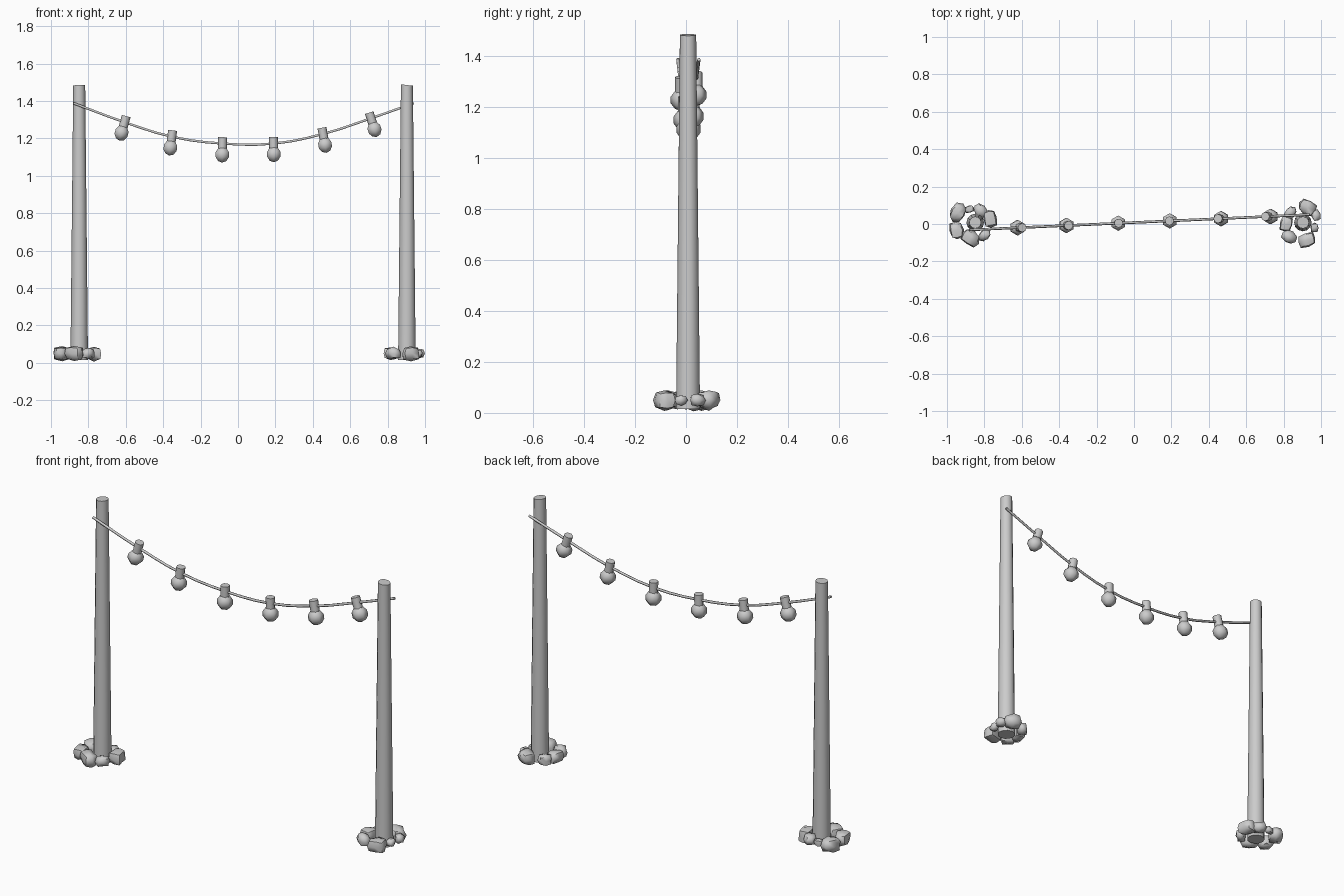
import bpy, bmesh, math, random
from mathutils import Vector, Matrix

random.seed(4)
if "Cube" in bpy.data.objects:
    bpy.data.objects.remove(bpy.data.objects["Cube"])

# Single plain grey
grey = bpy.data.materials.new("plain_grey")
grey.use_nodes = True
grey.diffuse_color = (0.6, 0.6, 0.6, 1)
grey.node_tree.nodes["Principled BSDF"].inputs["Base Color"].default_value = (0.6, 0.6, 0.6, 1)


def finish(bm, name, angle=40):
    mesh = bpy.data.meshes.new(name)
    bm.to_mesh(mesh)
    bm.free()
    mesh.materials.append(grey)
    obj = bpy.data.objects.new(name, mesh)
    bpy.context.collection.objects.link(obj)
    bpy.ops.object.select_all(action="DESELECT")
    obj.select_set(True)
    bpy.context.view_layer.objects.active = obj
    bpy.ops.object.shade_smooth_by_angle(angle=math.radians(angle))
    return obj


# Tapered posts with slightly slanted tops
def post(name, x, slant):
    bm = bmesh.new()
    bmesh.ops.create_cone(bm, cap_ends=True, segments=12, radius1=0.047,
                          radius2=0.032, depth=1.47)
    for v in bm.verts:
        if v.co.z > 0:
            v.co.z += slant * v.co.x
    bmesh.ops.translate(bm, verts=bm.verts, vec=(x, 0.008, 0.75))
    finish(bm, name)


post("left_post", 0.903, -0.12)
post("right_post", -0.849, 0.05)


# Rounded, irregular stones ringed round each post base
def stone(name, x, y, size, post_x):
    bm = bmesh.new()
    bmesh.ops.create_cube(bm, size=2)
    bmesh.ops.subdivide_edges(bm, edges=bm.edges, cuts=1, use_grid_fill=True)
    height = min(0.046, size * 0.85)
    for v in bm.verts:
        v.co = v.co.lerp(v.co.normalized(), 0.8) * random.uniform(0.84, 1.08)
        v.co = Vector((v.co.x * size * 0.85, v.co.y * size * 1.1, v.co.z * height))
    turn = math.atan2(y, x - post_x) + random.uniform(-0.3, 0.3)
    place = Matrix.Translation((x, y, max(0.05, height + 0.002)))
    bm.transform(place @ Matrix.Rotation(turn, 4, "Z"))
    finish(bm, name, 60)


right_ring = [(-0.94, 0.06, 0.05), (-0.88, 0.08, 0.024), (-0.82, 0.07, 0.038),
              (-0.77, 0.03, 0.048), (-0.95, -0.035, 0.047), (-0.875, -0.075, 0.048),
              (-0.80, -0.06, 0.034)]
left_ring = [(0.927, 0.09, 0.048), (0.835, 0.06, 0.036), (0.815, 0, 0.042),
             (0.83, -0.07, 0.04), (0.925, -0.085, 0.048), (0.965, -0.02, 0.025),
             (0.972, 0.045, 0.03)]
for side, ring, px in (("right", right_ring, -0.85), ("left", left_ring, 0.903)):
    for i, (x, y, size) in enumerate(ring):
        stone(f"{side}_stone_{i + 1}", x, y, size, px)

# Sagging wire, swept along a smooth curve
path = [(-0.88, 1.388), (-0.6, 1.284), (-0.35, 1.208), (-0.08, 1.172), (0.19, 1.172),
        (0.46, 1.225), (0.71, 1.307), (0.94, 1.388)]
curve = bpy.data.curves.new("wire", "CURVE")
curve.dimensions = "3D"
curve.bevel_depth = 0.007
curve.bevel_resolution = 1
curve.resolution_u = 3
curve.use_fill_caps = True
spline = curve.splines.new("BEZIER")
spline.bezier_points.add(len(path) - 1)
for p, (x, z) in zip(spline.bezier_points, path):
    p.co = (x, 0.008 + 0.045 * x, z)
    p.handle_left_type = p.handle_right_type = "AUTO"
curve.materials.append(grey)
wire = bpy.data.objects.new("wire", curve)
bpy.context.collection.objects.link(wire)


# Hanging lamps: a socket gripping the wire and a faceted bulb below
def lamp(i, x, z, lean):
    place = Matrix.Translation((x, 0.008 + 0.045 * x, z)) @ Matrix.Rotation(lean, 4, "Y")
    bm = bmesh.new()
    bmesh.ops.create_cone(bm, cap_ends=True, segments=8, radius1=0.024,
                          radius2=0.024, depth=0.07)
    bm.transform(place)
    finish(bm, f"lamp_socket_{i}", 50)
    bm = bmesh.new()
    bmesh.ops.create_uvsphere(bm, u_segments=6, v_segments=5, radius=0.043)
    bm.transform(place @ Matrix.Translation((0, 0, -0.058)))
    finish(bm, f"lamp_bulb_{i}", 70)


lamps = [(-0.607, 1.285, 0.27), (-0.354, 1.208, 0.13), (-0.083, 1.171, 0.02),
         (0.19, 1.173, -0.02), (0.455, 1.222, -0.18), (0.712, 1.304, -0.31)]
for i, (x, z, lean) in enumerate(lamps):
    lamp(i + 1, x, z, lean)
